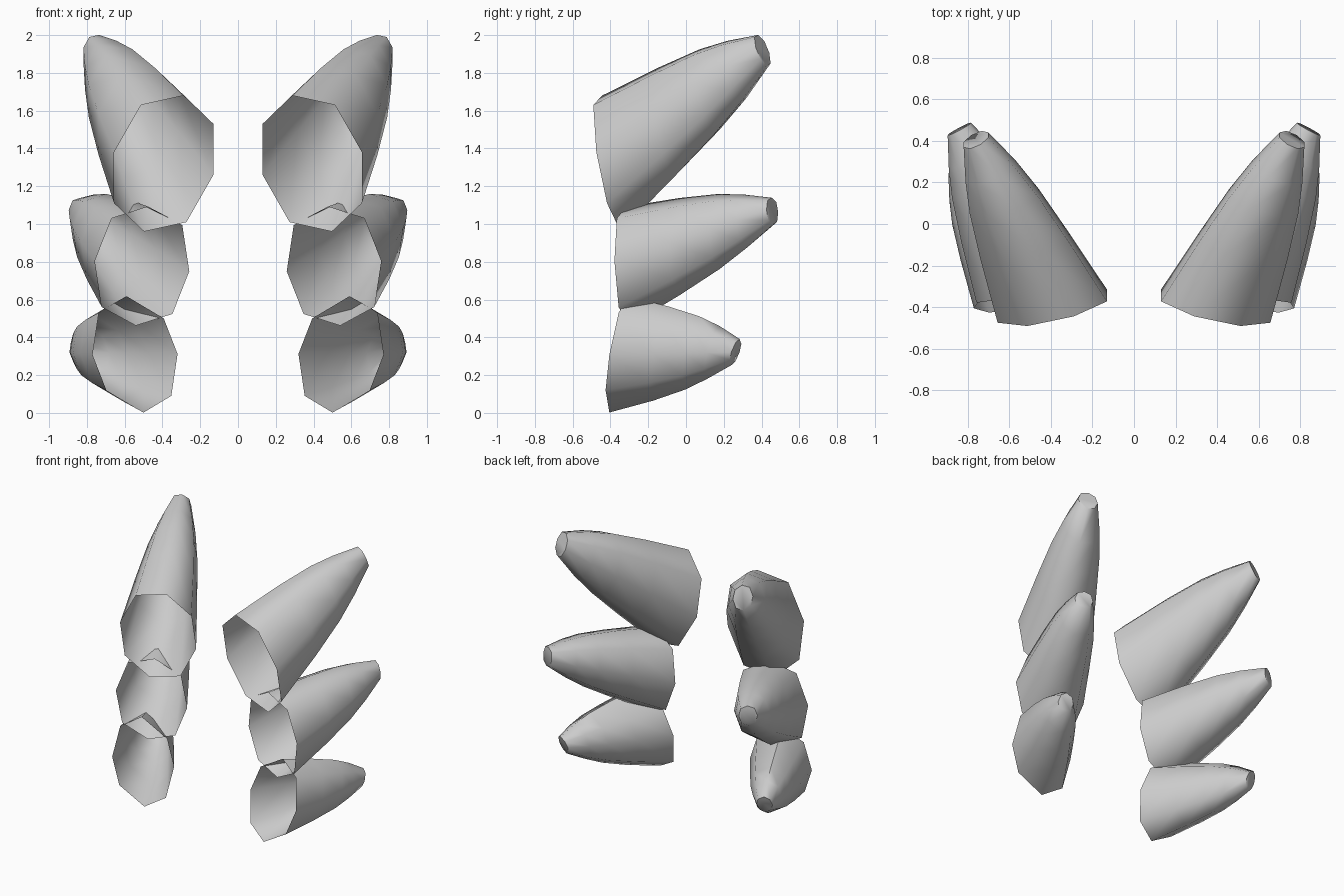
import bpy, bmesh, math
from mathutils import Vector

if "Cube" in bpy.data.objects:
    bpy.data.objects.remove(bpy.data.objects["Cube"])

# Taper shared by all spikes: (position along the axis, ring scale, tilt factor)
TAPER = [(0, 1, 1), (0.36, 0.81, 1), (0.63, 0.63, 1.2), (0.81, 0.455, 1.5), (1, 0.225, 2)]


def spike(name, base, tip, half_ring, tilt):
    """Hollow eight-sided spike, open at the front; half_ring holds four (x, z) offsets."""
    base, tip = Vector(base), Vector(tip)
    ring = half_ring + [(-x, -z) for x, z in half_ring]
    bm = bmesh.new()
    loops = []
    for t, s, k in TAPER:
        c = base.lerp(tip, t)
        loops.append([bm.verts.new(c + s * Vector((x, k * (tilt[0] * x + tilt[1] * z), z)))
                      for x, z in ring])
    for a, b in zip(loops, loops[1:]):
        for i in range(8):
            j = (i + 1) % 8
            bm.faces.new((a[i], b[i], b[j], a[j]))
    # Rounded-off end
    bm.faces.new(loops[-1])
    bmesh.ops.recalc_face_normals(bm, faces=bm.faces)
    if bm.faces[:][-1].normal.y < 0:
        bmesh.ops.reverse_faces(bm, faces=bm.faces)
    mesh = bpy.data.meshes.new(name)
    bm.to_mesh(mesh)
    bm.free()
    obj = bpy.data.objects.new(name, mesh)
    bpy.context.collection.objects.link(obj)
    # Matching spike on the other side
    mirror = obj.modifiers.new("mirror", 'MIRROR')
    mirror.use_mirror_merge = False
    bpy.ops.object.select_all(action='DESELECT')
    obj.select_set(True)
    bpy.context.view_layer.objects.active = obj
    bpy.ops.object.shade_smooth_by_angle(angle=math.radians(60))


# Upper pair
spike("upper_spikes", (0.393, -0.395, 1.32), (0.76, 0.405, 1.92),
      [(-0.263, 0.21), (-0.104, 0.36), (0.12, 0.31), (0.263, 0.06)], (-0.255, -0.21))
# Middle pair
spike("middle_spikes", (0.508, -0.31, 0.777), (0.84, 0.457, 1.068),
      [(-0.25, -0.027), (-0.213, 0.217), (-0.033, 0.315), (0.161, 0.253)], (-0.27, -0.05))
# Lower pair
spike("lower_spikes", (0.545, -0.357, 0.31), (0.842, 0.262, 0.322),
      [(-0.225, 0.002), (-0.152, 0.19), (0.045, 0.308), (0.192, 0.22)], (-0.215, 0.19))
